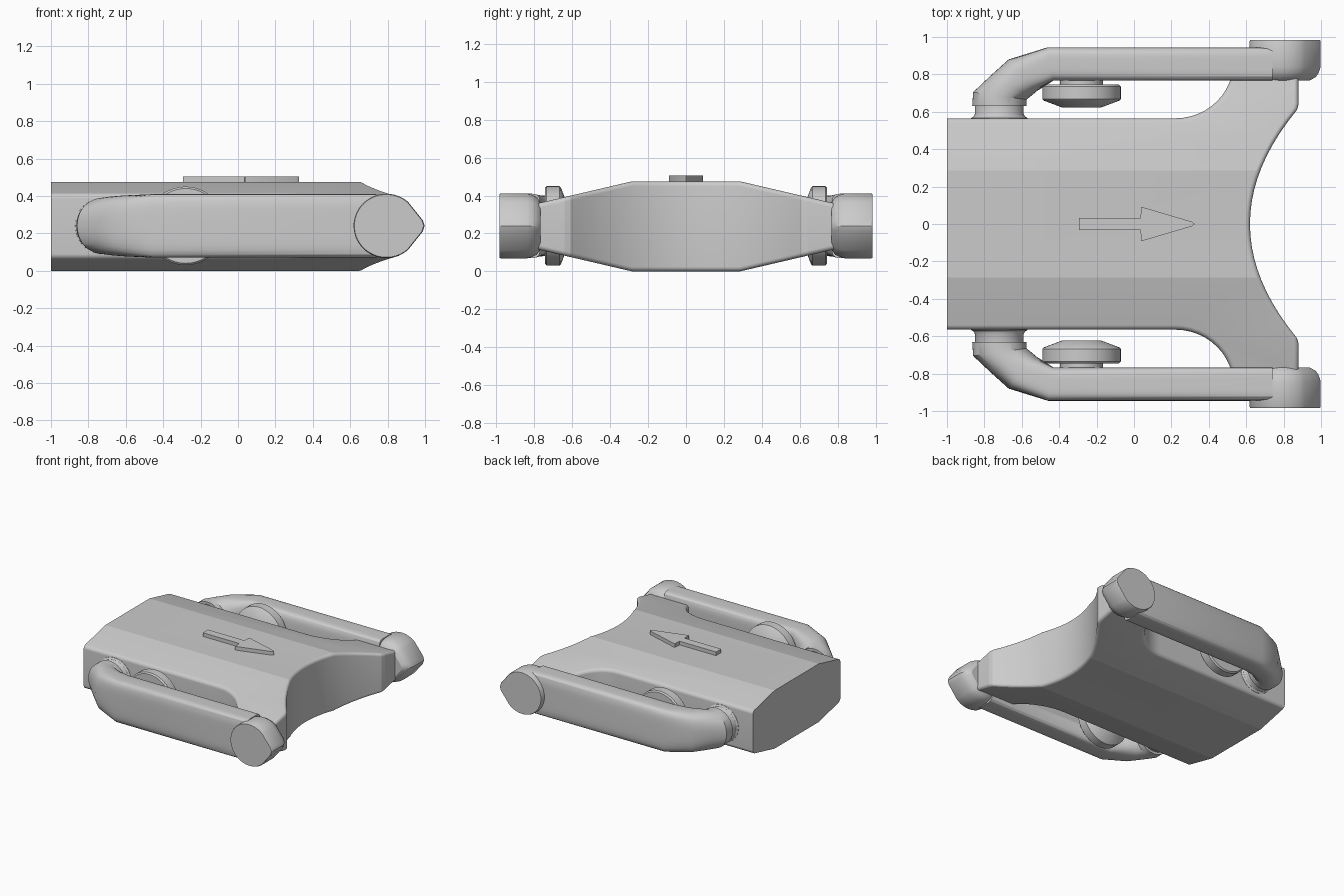
import bpy, bmesh, math

cube = bpy.data.objects.get("Cube")
if cube:
    bpy.data.objects.remove(cube, do_unlink=True)

grey = bpy.data.materials.new("plain grey")
grey.use_nodes = True
grey.diffuse_color = (0.6, 0.6, 0.6, 1)
grey.node_tree.nodes["Principled BSDF"].inputs["Base Color"].default_value = (0.6, 0.6, 0.6, 1)

MID = 0.24  # height of the side parts' centre line


def finish(bm, name, angle=30):
    bmesh.ops.recalc_face_normals(bm, faces=bm.faces)
    mesh = bpy.data.meshes.new(name)
    bm.to_mesh(mesh)
    bm.free()
    mesh.materials.append(grey)
    obj = bpy.data.objects.new(name, mesh)
    bpy.context.collection.objects.link(obj)
    bpy.ops.object.select_all(action='DESELECT')
    obj.select_set(True)
    bpy.context.view_layer.objects.active = obj
    bpy.ops.object.shade_smooth_by_angle(angle=math.radians(angle))
    return obj


def loft(rings):
    """Skin a list of closed rings and cap both ends."""
    bm = bmesh.new()
    rows = [[bm.verts.new(p) for p in ring] for ring in rings]
    n = len(rows[0])
    for a, b in zip(rows, rows[1:]):
        for i in range(n):
            j = (i + 1) % n
            bm.faces.new((a[i], a[j], b[j], b[i]))
    bm.faces.new(rows[0])
    bm.faces.new(rows[-1])
    bmesh.ops.recalc_face_normals(bm, faces=bm.faces)
    return bm


def turned(name, x, profile, side, n=48):
    """Round part about a y axis; profile is (y, radius)."""
    rings = [[(x + r * math.cos(2 * math.pi * i / n), side * y,
               MID + r * math.sin(2 * math.pi * i / n)) for i in range(n)]
             for y, r in profile]
    finish(loft(rings), name)


def make_body():
    # half plan: straight flank, flared ear, scooped end
    half = [(-1, 0.565)]
    for i in range(11):
        t = math.radians(7.8 * i)
        half.append((0.22 + 0.31 * math.sin(t), 0.86 - 0.295 * math.cos(t)))
    half += [(0.88, 0.8), (0.88, 0.64)]
    half += [(0.62 + 0.676 * y * y, y) for y in [0.61 - 0.061 * i for i in range(10)]]
    plan = half + [(0.62, 0)] + [(x, -y) for x, y in reversed(half)]
    bm = loft([[(x, y, z) for x, y in plan] for z in (0, 0.475)])

    # crease lines, then slope both faces towards the flanks
    for y in (-0.285, 0.285):
        bmesh.ops.bisect_plane(bm, geom=bm.verts[:] + bm.edges[:] + bm.faces[:],
                               plane_co=(0, y, 0), plane_no=(0, 1, 0))
    for v in bm.verts:
        drop = 0.233 * max(0, abs(v.co.y) - 0.285)
        v.co.z += drop if v.co.z < MID else -drop
    bm.normal_update()

    # round the rims, leaving the square end sharp
    rims = [e for e in bm.edges
            if sorted(abs(f.normal.z) > 0.8 for f in e.link_faces) == [False, True]
            and any(v.co.x > -0.99 for v in e.verts)]
    bmesh.ops.bevel(bm, geom=rims, offset=0.025, segments=8, profile=0.5,
                    affect='EDGES', clamp_overlap=True)
    finish(bm, "body", 12)


def make_arm(name, side):
    # stations: outer edge, inner edge, half height, squareness
    stations = [((-0.865, 0.63), (-0.575, 0.63), 0.15, 2),
                ((-0.86, 0.705), (-0.575, 0.665), 0.15, 2.1),
                ((-0.77, 0.79), (-0.55, 0.685), 0.158, 2.4),
                ((-0.67, 0.88), (-0.52, 0.71), 0.163, 3),
                ((-0.46, 0.945), (-0.43, 0.767), 0.17, 7),
                ((0.74, 0.945), (0.74, 0.767), 0.17, 7)]
    n, rings = 48, []
    for (ox, oy), (ix, iy), h, power in stations:
        ring = []
        for i in range(n):
            c, s = math.cos(2 * math.pi * i / n), math.sin(2 * math.pi * i / n)
            k = (abs(c) ** power + abs(s) ** power) ** (-1 / power)
            u, w = (1 + c * k) / 2, s * k
            ring.append((ix + (ox - ix) * u, side * (iy + (oy - iy) * u), MID + h * w))
        rings.append(ring)
    finish(loft(rings), name)


def make_head(name, side):
    # pointed drop outline, narrowing towards the inner face
    start, n = 48, 40
    outline = []
    for i in range(n + 1):
        t = math.radians(start + (360 - 2 * start) * i / n)
        outline.append((0.175 * math.cos(t), 0.172 * math.sin(t)))
    outline += [(0.195, -0.03), (0.205, 0), (0.195, 0.03)]
    layers = [(0.768, 0.72), (0.785, 0.87), (0.81, 0.95), (0.84, 1),
              (0.977, 1), (0.985, 0.975)]
    finish(loft([[(0.793 + x * s, side * y, MID + z * s) for x, z in outline]
                 for y, s in layers]), name)


make_body()
for word, side in (("front", -1), ("back", 1)):
    make_arm(word + "_arm", side)
    make_head(word + "_arm_head", side)
    turned(word + "_neck", -0.72,
           [(0.54, 0.155), (0.567, 0.15), (0.575, 0.137), (0.59, 0.13), (0.65, 0.13)], side)
    turned(word + "_knob", -0.28,
           [(0.622, 0.1), (0.626, 0.112), (0.66, 0.203), (0.668, 0.21),
            (0.735, 0.21), (0.745, 0.2)], side)
    turned(word + "_knob_stem", -0.28, [(0.73, 0.115), (0.78, 0.115)], side)

# raised direction arrow
arrow = [(-0.295, 0.033), (0.035, 0.033), (0.038, 0.09), (0.06, 0.086), (0.31, 0.012), (0.325, 0)]
arrow += [(x, -y) for x, y in reversed(arrow[:-1])]
finish(loft([[(x, y, z) for x, y in arrow] for z in (0.465, 0.505)]), "arrow")
